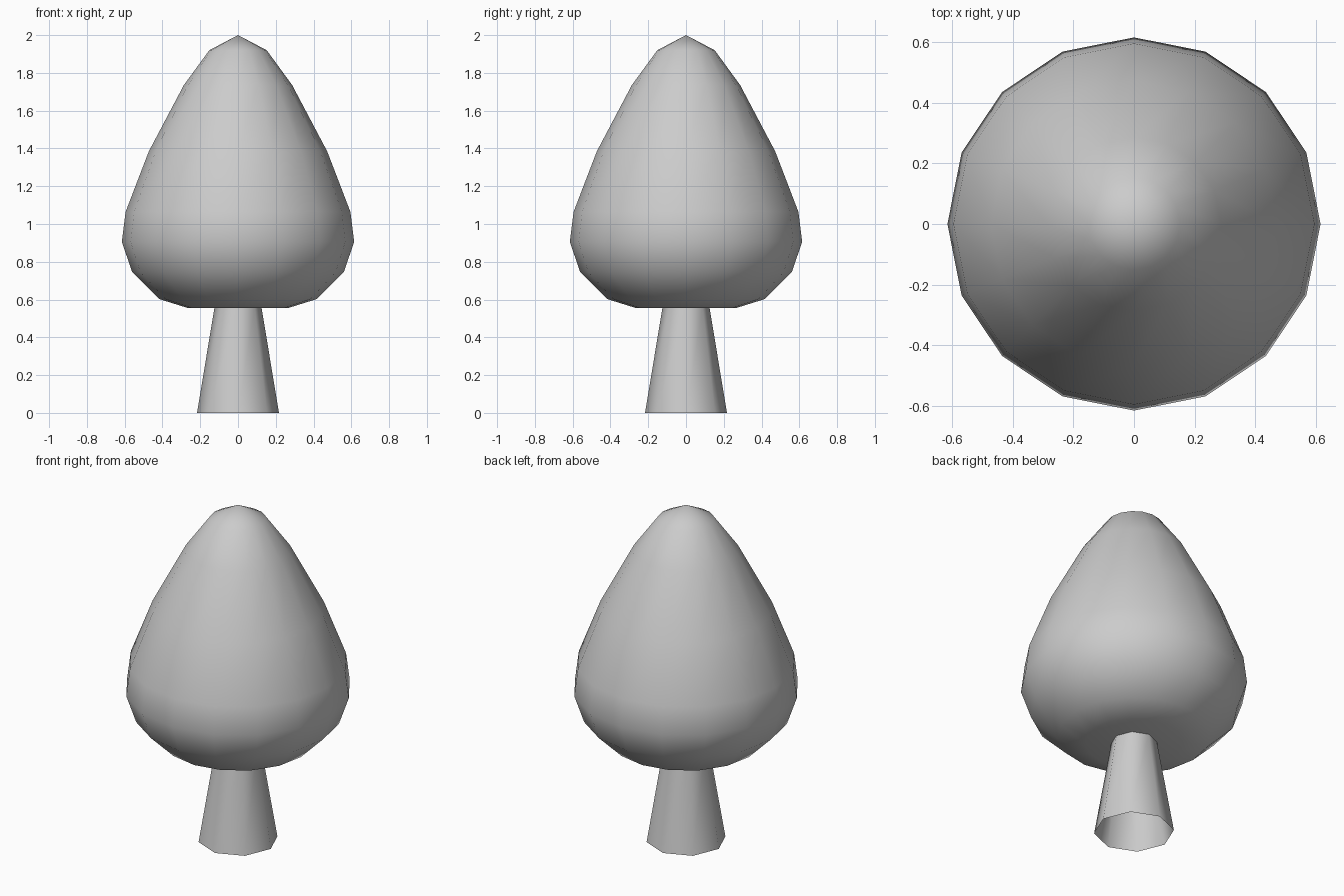
import bpy, bmesh
from math import cos, sin, tau

if "Cube" in bpy.data.objects:
    bpy.data.objects.remove(bpy.data.objects["Cube"])


def lathe(name, profile, sides, smooth_angle):
    """Revolve (radius, z) points round z; radius 0 closes to a pole."""
    bm = bmesh.new()
    rings = []
    for r, z in profile:
        n = sides if r > 0 else 1
        rings.append([bm.verts.new((r * cos(tau * i / sides), r * sin(tau * i / sides), z))
                      for i in range(n)])
    for a, b in zip(rings, rings[1:]):
        for i in range(sides):
            j = (i + 1) % sides
            corners = [a[i % len(a)], a[j % len(a)], b[j % len(b)], b[i % len(b)]]
            bm.faces.new(list(dict.fromkeys(corners)))
    mesh = bpy.data.meshes.new(name)
    bm.to_mesh(mesh)
    bm.free()
    obj = bpy.data.objects.new(name, mesh)
    bpy.context.collection.objects.link(obj)
    bpy.ops.object.select_all(action='DESELECT')
    obj.select_set(True)
    bpy.context.view_layer.objects.active = obj
    bpy.ops.object.shade_smooth_by_angle(angle=smooth_angle)
    return obj


# Trunk: open eight-sided taper
lathe("trunk", [(0.217, 0), (0.124, 0.56)], 8, 1.0)

# Foliage: sixteen-sided teardrop crown
lathe("foliage", [(0, 0.555), (0.265, 0.555), (0.415, 0.602), (0.56, 0.745),
                  (0.615, 0.905), (0.595, 1.065), (0.472, 1.385),
                  (0.287, 1.735), (0.152, 1.92), (0, 2.0)], 16, 1.0)
